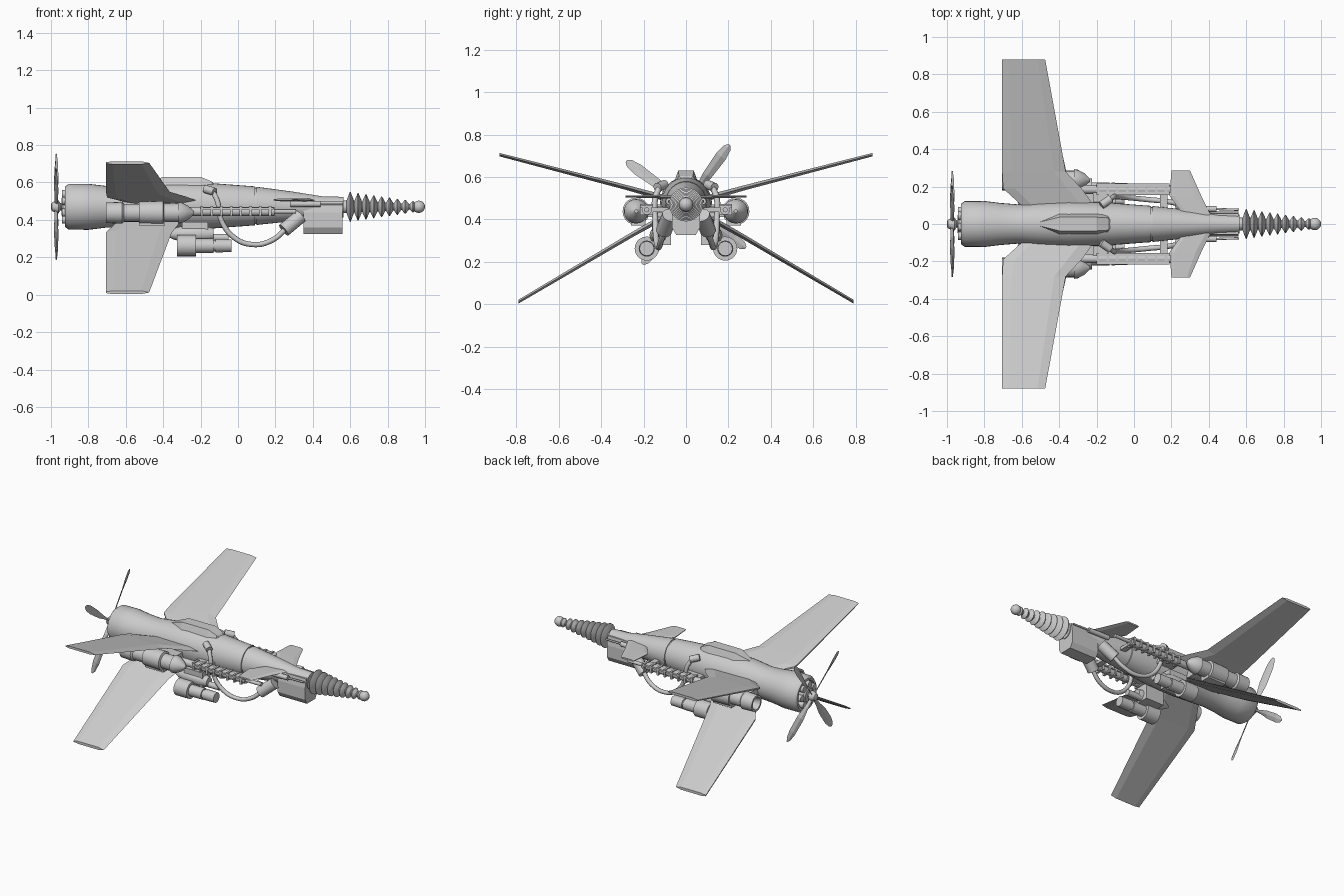
import bpy, bmesh, math
from mathutils import Vector

if "Cube" in bpy.data.objects:
    bpy.data.objects.remove(bpy.data.objects["Cube"])

grey = bpy.data.materials.new("plain_grey")
grey.diffuse_color = (0.6, 0.6, 0.6, 1)
grey.use_nodes = True
grey.node_tree.nodes["Principled BSDF"].inputs["Base Color"].default_value = grey.diffuse_color


def finish(ob, mirror):
    ob.data.materials.append(grey)
    bpy.context.collection.objects.link(ob)
    if mirror:
        m = ob.modifiers.new("mirror", 'MIRROR')
        m.use_axis = (False, True, False)
    return ob


def loft(name, rings, mirror=False, smooth=False):
    """Skin a list of equal-length point rings and cap both ends."""
    bm = bmesh.new()
    vs = [[bm.verts.new(p) for p in r] for r in rings]
    n = len(vs[0])
    for a, b in zip(vs, vs[1:]):
        for i in range(n):
            j = (i + 1) % n
            bm.faces.new((a[i], a[j], b[j], b[i]))
    bm.faces.new(vs[0])
    bm.faces.new(vs[-1])
    bmesh.ops.recalc_face_normals(bm, faces=bm.faces)
    me = bpy.data.meshes.new(name)
    bm.to_mesh(me)
    bm.free()
    ob = finish(bpy.data.objects.new(name, me), mirror)
    if smooth:
        bpy.ops.object.select_all(action='DESELECT')
        ob.select_set(True)
        bpy.context.view_layer.objects.active = ob
        bpy.ops.object.shade_smooth_by_angle(angle=math.radians(35))
    return ob


def ellipses(stations, n=24):
    """Stations are (x, y, z, half width, half height)."""
    return [[(x, y + ry * math.cos(2 * math.pi * i / n), z + rz * math.sin(2 * math.pi * i / n))
             for i in range(n)] for x, y, z, ry, rz in stations]


def lathe(name, prof, y=0.0, z=0.47, mirror=False, n=20):
    return loft(name, ellipses([(x, y, z, r, r) for x, r in prof], n), mirror, True)


def rod(name, a, b, r0, r1=None, mirror=False, n=12):
    a, b = Vector(a), Vector(b)
    q = (b - a).to_track_quat('Z', 'Y')
    ring = lambda c, r: [c + q @ Vector((r * math.cos(2 * math.pi * i / n),
                                         r * math.sin(2 * math.pi * i / n), 0)) for i in range(n)]
    return loft(name, [ring(a, r0), ring(b, r0 if r1 is None else r1)], mirror, True)


def box(name, x, y, z, mirror=False):
    return loft(name, [[(px, y[0], z[0]), (px, y[1], z[0]), (px, y[1], z[1]), (px, y[0], z[1])]
                       for px in x], mirror)


def wing(name, stations, mirror=True):
    """Stations are (y, z, rear x, front x, thickness)."""
    rings = []
    for y, z, xb, xf, t in stations:
        c = xf - xb
        prof = [(xb, -t * .2), (xb + c * .15, -t / 2), (xf - c * .18, -t / 2), (xf, 0),
                (xf - c * .18, t / 2), (xb + c * .15, t / 2), (xb, t * .2)]
        rings.append([(x, y, z + dz) for x, dz in prof])
    return loft(name, rings, mirror)


# Fuselage with a cowl at the rear and a slim nose
loft("fuselage", ellipses([
    (-.90, 0, .47, .088, .088), (-.925, 0, .47, .094, .094), (-.925, 0, .47, .108, .108),
    (-.905, 0, .47, .122, .122), (-.80, 0, .47, .123, .123), (-.71, 0, .47, .112, .112),
    (-.62, 0, .47, .105, .108), (-.50, 0, .475, .115, .118), (-.35, 0, .475, .122, .125),
    (-.15, 0, .475, .115, .122), (.09, 0, .475, .097, .104), (.09, 0, .475, .090, .097),
    (.10, 0, .475, .090, .097), (.10, 0, .475, .096, .102), (.30, 0, .472, .074, .078),
    (.45, 0, .468, .056, .058), (.565, 0, .468, .05, .055)], 32), smooth=True)

# Canopy fairing
loft("canopy", [[(x, -w, zb), (x, -w * .55, zt), (x, w * .55, zt), (x, w, zb)]
                for x, w, zb, zt in [(-.52, .012, .57, .585), (-.40, .066, .55, .63),
                                     (-.20, .066, .55, .63), (-.14, .06, .55, .605),
                                     (-.12, .03, .56, .585)]])

# Nose chin block
loft("nose_block", [[(x, y, z) for y, z in [(-.055, .50), (-.066, .44), (-.066, .36), (-.045, .325),
                                            (.045, .325), (.066, .36), (.066, .44), (.055, .50)]]
                    for x in (.35, .56)])

# Ringed nose spike and ball tip
lathe("spike_core", [(.55, .035), (.60, .032), (.95, .014)])
for i in range(9):
    x, r = .60 + .042 * i, .080 - .0062 * i
    lathe(f"spike_ring_{i}", [(x - .019, r * .45), (x - .002, r), (x + .002, r), (x + .019, r * .45)], n=24)
lathe("spike_ball", [(.967 - .033 * math.cos(a), max(.001, .033 * math.sin(a)))
                     for a in [math.pi * k / 10 for k in range(11)]])

# Radial engine and propeller hub
lathe("engine_core", [(-.945, .045), (-.935, .055), (-.89, .055)])
for i in range(7):
    a = 2 * math.pi * i / 7
    y, z = .07 * math.cos(a), .47 + .07 * math.sin(a)
    rod(f"engine_cylinder_{i}", (-.94, y, z), (-.88, y, z), .022)
lathe("propeller_hub", [(-1, .012), (-.995, .022), (-.98, .03), (-.96, .035), (-.95, .02), (-.93, .02)])

# Four twisted propeller blades
for i in range(4):
    a = math.radians(54 + 90 * i)
    rad, tan = Vector((0, math.cos(a), math.sin(a))), Vector((0, -math.sin(a), math.cos(a)))
    rings = []
    for r, w, tw in [(.02, .010, .9), (.09, .014, .7), (.17, .026, .5), (.28, .028, .3),
                     (.33, .020, .2), (.348, .006, .2)]:
        ch = tan * math.cos(tw) + Vector((math.sin(tw), 0, 0))
        c = Vector((-.972, 0, .47)) + rad * r
        t = Vector((.004, 0, 0))
        rings.append([c - ch * w, c + t, c + ch * w, c - t])
    loft(f"propeller_blade_{i}", rings)

# Crossed main wings and the front fins
wing("upper_wing", [(.08, .495, -.58, -.20, .03), (.19, .525, -.70, -.28, .026),
                    (.28, .55, -.705, -.365, .024), (.88, .705, -.705, -.475, .016)])
wing("lower_wing", [(.08, .425, -.60, -.28, .03), (.25, .33, -.705, -.355, .026),
                    (.79, .012, -.705, -.475, .018)])
wing("front_fin", [(.04, .505, .27, .415, .016), (.15, .507, .19, .36, .014), (.285, .508, .20, .30, .01)])

# Wing root nacelles with open exhausts and pointed fronts
lathe("nacelle", [(-.66, .03), (-.705, .042), (-.705, .055), (-.62, .058), (-.61, .048), (-.53, .048),
                  (-.53, .06), (-.40, .064), (-.395, .05), (-.32, .05), (-.32, .058),
                  (-.30, .055), (-.265, .036), (-.235, .008)], .235, .438, True)
box("nacelle_box", (-.53, -.39), (.19, .26), (.37, .41), True)
box("nacelle_mount", (-.62, -.34), (.09, .20), (.41, .47), True)

# Long guns with banded rails
rod("gun_rail", (-.32, .185, .445), (.195, .185, .445), .024, mirror=True)
box("gun_plate", (-.20, .19), (.155, .217), (.455, .466), True)
for i in range(8):
    x = -.20 + .052 * i
    box(f"gun_band_{i}", (x, x + .014), (.155, .217), (.42, .473), True)
rod("gun_barrel", (.19, .185, .445), (.31, .185, .445), .012, mirror=True)
box("gun_brace", (-.22, -.10), (.09, .18), (.43, .46), True)
box("gun_front_brace", (.14, .18), (.07, .18), (.435, .455), True)

# Thin nose guns
rod("nose_gun", (.28, .082, .485), (.44, .080, .485), .016, mirror=True)
rod("nose_gun_barrel", (.44, .080, .485), (.56, .076, .485), .006, mirror=True)

# Belly pods
lathe("belly_pod", [(-.325, .057), (-.225, .057), (-.225, .038), (-.13, .038), (-.13, .03),
                    (-.12, .03), (-.12, .036), (-.035, .034)], .185, .262, True)
lathe("belly_fairing", [(-.39, .006), (-.35, .028), (-.30, .042), (-.18, .042), (-.13, .03)],
      .13, .325, True)
box("belly_pylon", (-.30, -.16), (.07, .16), (.28, .39), True)
lathe("belly_tube", [(-.24, .02), (-.05, .02)], .125, .305, True)

# Hoses, their upper fittings and their angled lower canisters
rod("hose_fitting", (-.175, .10, .565), (-.125, .135, .55), .022, mirror=True)
rod("hose_canister", (.245, .105, .345), (.335, .075, .42), .038, mirror=True)
for s, side in ((1, "left"), (-1, "right")):
    cu = bpy.data.curves.new("hose_" + side, 'CURVE')
    cu.dimensions = '3D'
    cu.bevel_depth, cu.bevel_resolution, cu.resolution_u = .014, 2, 8
    pts = [(-.14, .12, .56), (-.11, .145, .50), (-.09, .145, .40), (-.02, .14, .305),
           (.08, .13, .268), (.18, .12, .29), (.265, .10, .36)]
    sp = cu.splines.new('BEZIER')
    sp.bezier_points.add(len(pts) - 1)
    for bp, (x, y, z) in zip(sp.bezier_points, pts):
        bp.co = (x, s * y, z)
        bp.handle_left_type = bp.handle_right_type = 'AUTO'
    finish(bpy.data.objects.new("hose_" + side, cu), False)
